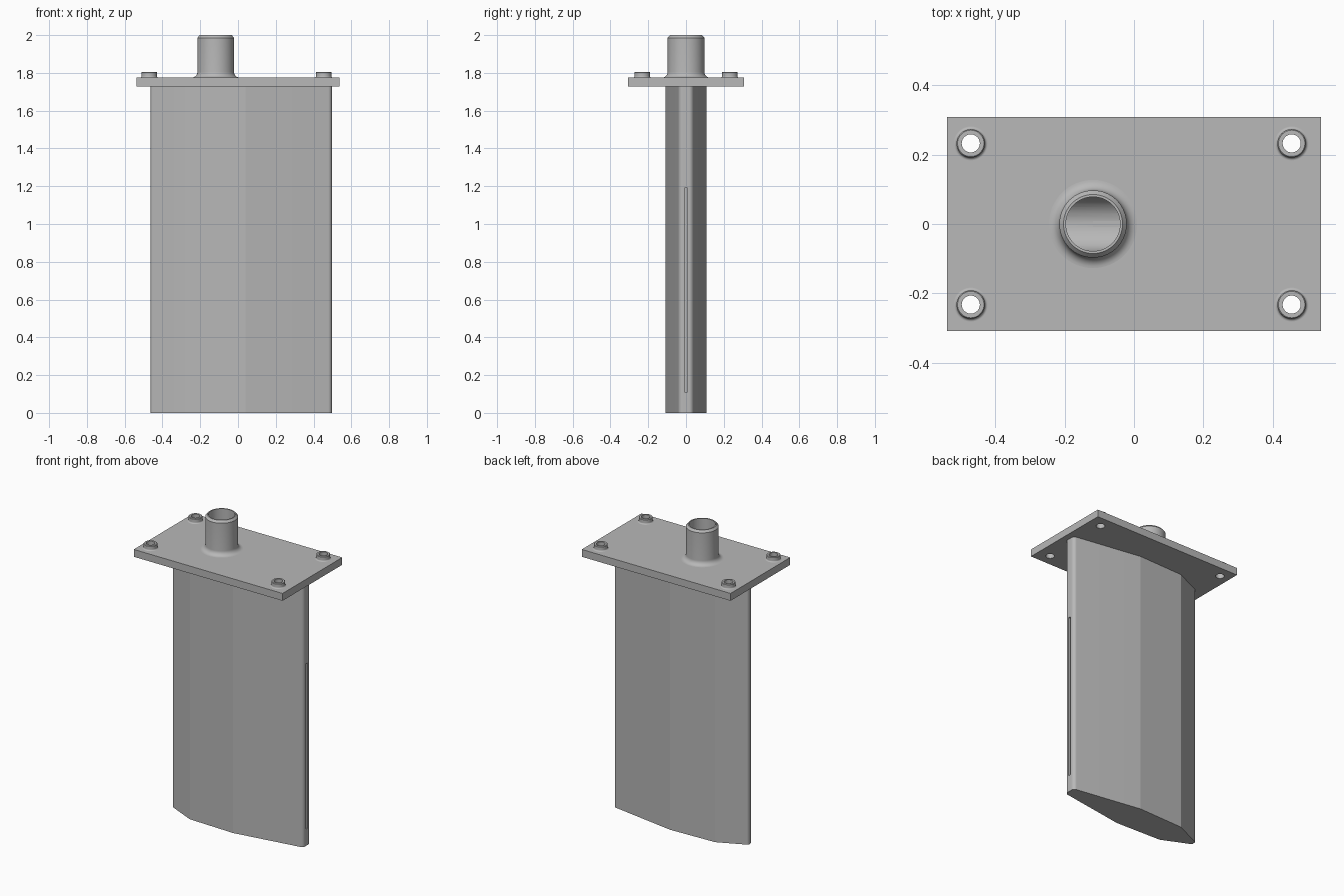
import bpy
import bmesh
import math
from mathutils import Matrix, Vector

if "Cube" in bpy.data.objects:
    bpy.data.objects.remove(bpy.data.objects["Cube"])

grey = bpy.data.materials.new("machined grey")
grey.use_nodes = True
grey.diffuse_color = (0.48, 0.48, 0.48, 1)
grey.node_tree.nodes["Principled BSDF"].inputs["Base Color"].default_value = grey.diffuse_color

PLATE_LOW, PLATE_TOP, TOP = 1.727, 1.775, 2.0
PIPE_X, BORE_R = -0.118, 0.078
SLOT_LOW, SLOT_TOP = 0.11, 1.19


def finish(bm, name):
    bmesh.ops.recalc_face_normals(bm, faces=bm.faces)
    mesh = bpy.data.meshes.new(name)
    bm.to_mesh(mesh)
    bm.free()
    mesh.materials.append(grey)
    obj = bpy.data.objects.new(name, mesh)
    bpy.context.collection.objects.link(obj)
    return obj


def prism(name, outline, low, high, round_edges=()):
    """Extrude an outline along z; round_edges holds (test, radius) pairs."""
    bm = bmesh.new()
    face = bm.faces.new([bm.verts.new((x, y, low)) for x, y in outline])
    ext = bmesh.ops.extrude_face_region(bm, geom=[face])["geom"]
    bmesh.ops.translate(bm, vec=(0, 0, high - low),
                        verts=[v for v in ext if isinstance(v, bmesh.types.BMVert)])
    for test, radius in round_edges:
        edges = [e for e in bm.edges
                 if abs(e.verts[0].co.z - e.verts[1].co.z) > 0.01 and test(e.verts[0].co)]
        bmesh.ops.bevel(bm, geom=edges, offset=radius, segments=12,
                        profile=0.5, affect='EDGES')
    return finish(bm, name)


def box(name, x, y, low, high):
    return prism(name, [(x[0], y[0]), (x[1], y[0]), (x[1], y[1]), (x[0], y[1])], low, high)


def lathe(name, profile, centre):
    """Turn a radius/height profile around a vertical axis."""
    bm = bmesh.new()
    verts = [bm.verts.new((r, 0, z)) for r, z in profile]
    edges = [bm.edges.new(pair) for pair in zip(verts, verts[1:])]
    bmesh.ops.spin(bm, geom=verts + edges, cent=(0, 0, 0), axis=(0, 0, 1),
                   angle=math.tau, steps=64)
    bmesh.ops.remove_doubles(bm, verts=bm.verts, dist=1e-5)
    bmesh.ops.translate(bm, verts=bm.verts, vec=(*centre, 0))
    return finish(bm, name)


def fillet(radius, size, base):
    """Concave quarter arc running from the plate up to a turned wall."""
    arc = [math.pi / 2 * i / 8 for i in range(9)]
    return [(radius + size * (1 - math.sin(a)), base + size * (1 - math.cos(a))) for a in arc]


def boolean(obj, cutter, operation='DIFFERENCE'):
    mod = obj.modifiers.new("cut", 'BOOLEAN')
    mod.operation, mod.solver, mod.object = operation, 'EXACT', cutter
    bpy.ops.object.select_all(action='DESELECT')
    bpy.context.view_layer.objects.active = obj
    obj.select_set(True)
    bpy.ops.object.modifier_apply(modifier=mod.name)


def smooth(obj, degrees):
    bpy.ops.object.select_all(action='DESELECT')
    bpy.context.view_layer.objects.active = obj
    obj.select_set(True)
    bpy.ops.object.shade_smooth_by_angle(angle=math.radians(degrees))


# Faceted blade with rounded edges
half = [(-0.462, 0.015), (-0.28, 0.098), (0.04, 0.109), (0.498, 0.037)]
outline = half + [(x, -y) for x, y in reversed(half)]
blade = prism("blade", outline, 0, PLATE_LOW,
              [(lambda c: c.x > 0.49, 0.02), (lambda c: c.x < -0.45, 0.01)])

# Mounting plate
plate = box("mounting_plate", (-0.538, 0.538), (-0.308, 0.308), PLATE_LOW, PLATE_TOP)

# Pipe stub with chamfered rim and filleted foot
pipe = lathe("pipe_stub", [(0, PLATE_TOP)] + fillet(0.097, 0.03, PLATE_TOP)
             + [(0.097, TOP - 0.014), (0.085, TOP), (0, TOP)], (PIPE_X, 0))

# Bore with a trough-shaped floor
bore = lathe("bore_cutter", [(0, 0), (BORE_R, 0), (BORE_R, TOP + 0.1), (0, TOP + 0.1)], (PIPE_X, 0))
arc = [math.pi * i / 24 for i in range(25)]
trough_outline = [(BORE_R * 1.01 * math.cos(a), SLOT_LOW + BORE_R * (1 - math.sin(a))) for a in arc]
trough_outline += [(-BORE_R * 1.01, TOP + 0.05), (BORE_R * 1.01, TOP + 0.05)]
trough = prism("trough_cutter", trough_outline, -0.3, 0.3)
# stand the trough up so that its length runs along x
trough.data.transform(Matrix(((0, 0, 1, PIPE_X), (1, 0, 0, 0), (0, 1, 0, 0), (0, 0, 0, 1))))
boolean(bore, trough, 'INTERSECT')
for part in (blade, plate, pipe):
    boolean(part, bore)

# Narrow outlet slot in the trailing edge
slot = box("slot_cutter", (PIPE_X, 0.6), (-0.008, 0.008), SLOT_LOW, SLOT_TOP)
boolean(blade, slot)
cutters = [bore, trough, slot]

# Raised bosses and through holes at the plate corners
for x, side in ((-0.47, "right"), (0.454, "left")):
    for y, end in ((-0.232, "front"), (0.232, "back")):
        hole = lathe("hole_cutter", [(0, 1.6), (0.026, 1.6), (0.026, 1.9), (0, 1.9)], (x, y))
        boss = lathe(f"boss_{end}_{side}", [(0, PLATE_TOP)] + fillet(0.041, 0.008, PLATE_TOP)
                     + [(0.041, 1.803), (0.038, 1.806), (0, 1.806)], (x, y))
        boolean(plate, hole)
        boolean(boss, hole)
        smooth(boss, 30)
        cutters.append(hole)

smooth(blade, 9)
smooth(plate, 30)
smooth(pipe, 30)
for cutter in cutters:
    bpy.data.objects.remove(cutter)
